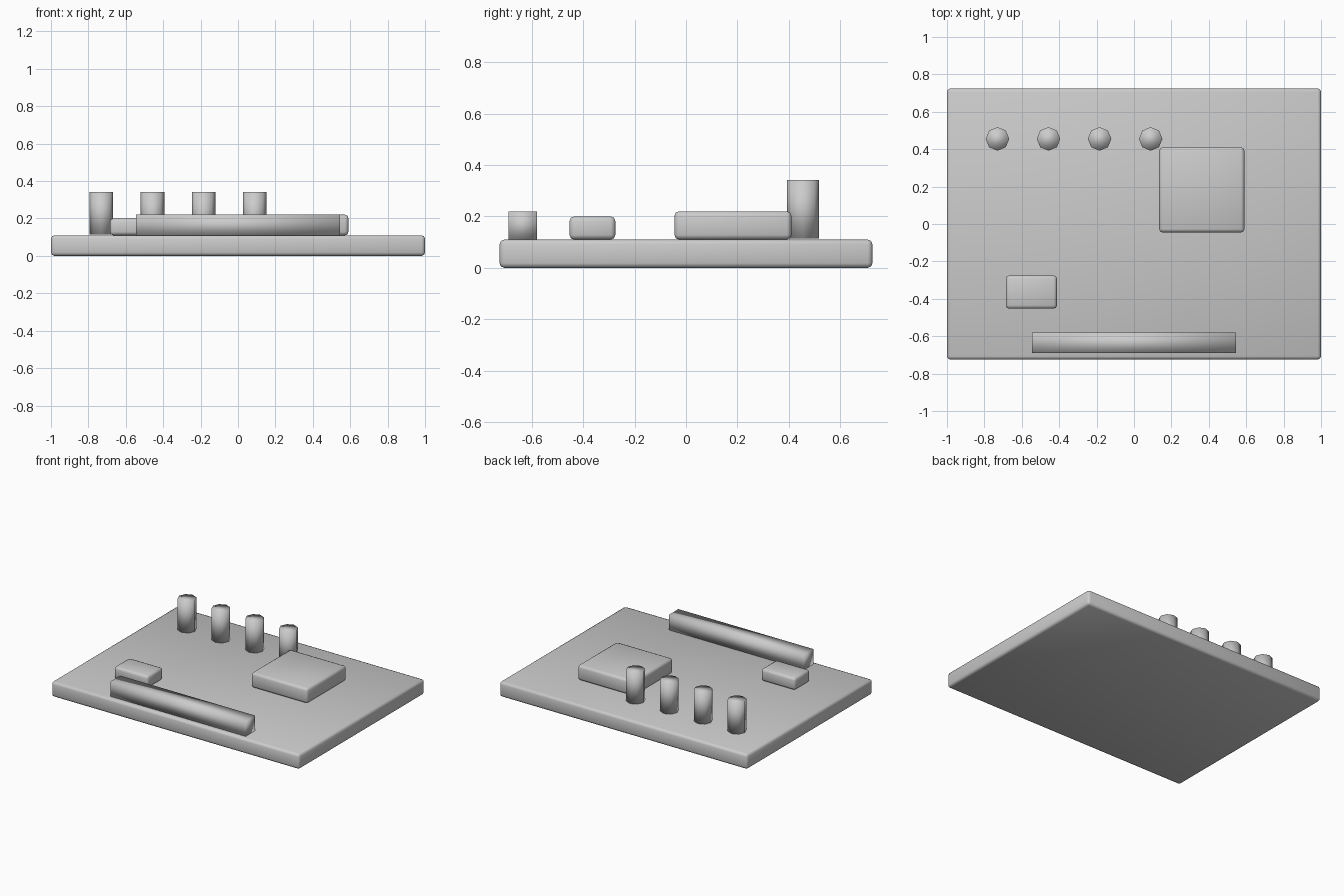
import bpy

if "Cube" in bpy.data.objects:
    bpy.data.objects.remove(bpy.data.objects["Cube"])

grey = bpy.data.materials.new("plain grey")
grey.diffuse_color = (0.6, 0.6, 0.6, 1)
grey.use_nodes = True
grey.node_tree.nodes["Principled BSDF"].inputs["Base Color"].default_value = grey.diffuse_color


def finish(name, bevel=0.0):
    """Name, colour and smooth the active object, with optional rounded edges."""
    obj = bpy.context.object
    obj.name = name
    obj.data.materials.append(grey)
    bpy.ops.object.transform_apply(location=False, rotation=True, scale=True)
    bpy.ops.object.shade_smooth()
    if bevel:
        mod = obj.modifiers.new("rounded edges", 'BEVEL')
        mod.width = bevel
        mod.segments = 2
    return obj


def box(name, x, y, z, bevel=0.0):
    """Box given by its (low, high) limits on each axis."""
    bpy.ops.mesh.primitive_cube_add(size=1, location=[sum(a) / 2 for a in (x, y, z)])
    bpy.context.object.scale = [a[1] - a[0] for a in (x, y, z)]
    return finish(name, bevel)


# Board, chips and the plain edge connector
box("circuit_board", (-1, 1), (-0.725, 0.725), (0, 0.11), 0.018)
box("main_chip", (0.135, 0.59), (-0.045, 0.41), (0.11, 0.22), 0.018)
box("small_chip", (-0.685, -0.412), (-0.453, -0.275), (0.11, 0.2), 0.018)
box("edge_connector", (-0.545, 0.545), (-0.69, -0.58), (0.11, 0.22))

# Row of eight-sided capacitors
for i in range(4):
    bpy.ops.mesh.primitive_cylinder_add(vertices=8, radius=0.063, depth=0.227,
                                        location=(-0.73 + 0.273 * i, 0.455, 0.2275))
    finish(f"capacitor_{i + 1}")
